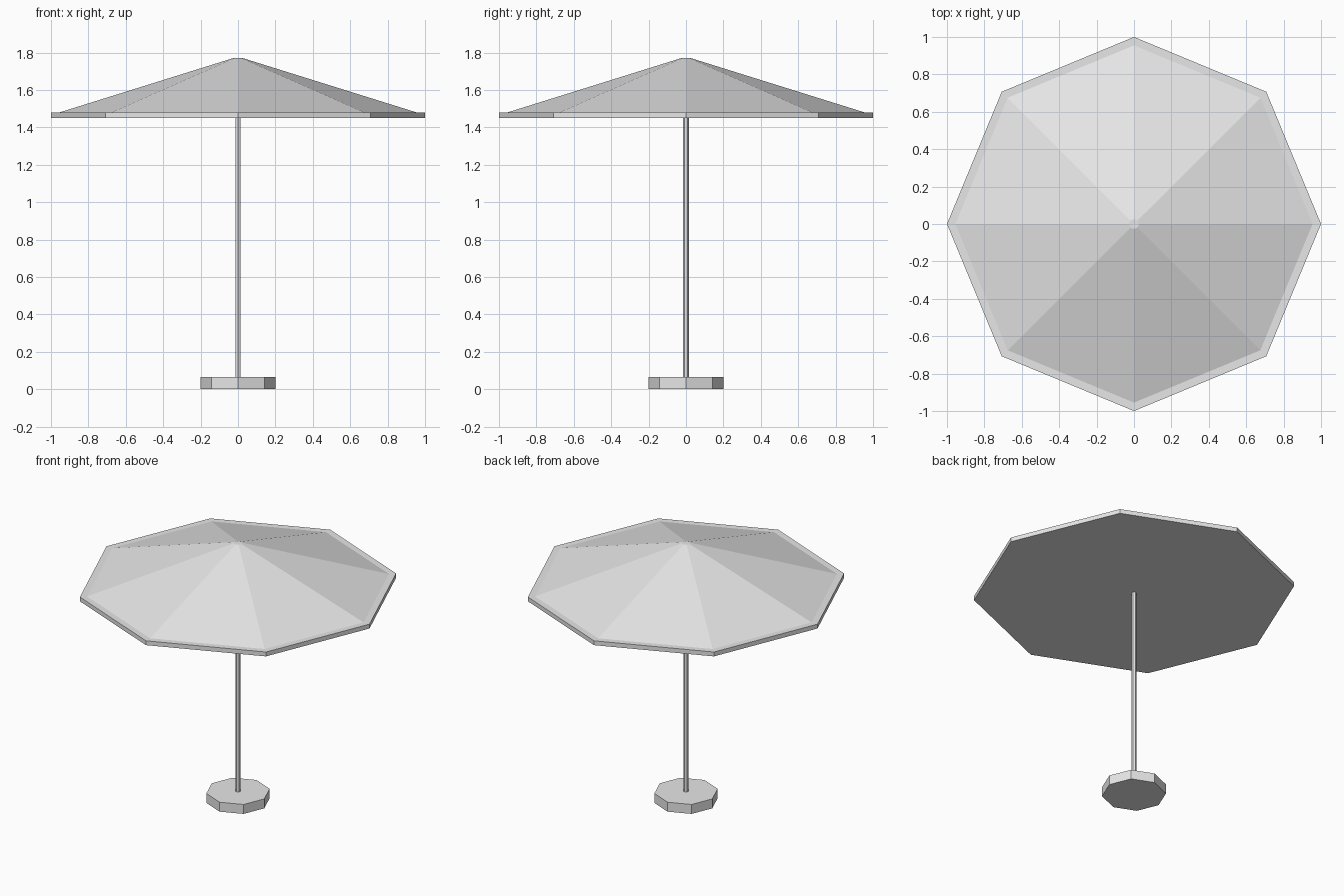
import bpy
import bmesh
import math

if "Cube" in bpy.data.objects:
    bpy.data.objects.remove(bpy.data.objects["Cube"])

grey = bpy.data.materials.new("light_grey")
grey.diffuse_color = (0.8, 0.8, 0.8, 1.0)
grey.use_nodes = True
grey.node_tree.nodes["Principled BSDF"].inputs["Base Color"].default_value = grey.diffuse_color


def lathe(name, sides, profile):
    """Closed flat-faced solid from (radius, height) rings, first corner on +y."""
    bm = bmesh.new()
    rings = []
    for r, z in profile:
        angles = [math.pi / 2 + math.tau * i / sides for i in range(sides)]
        rings.append([bm.verts.new((r * math.cos(a), r * math.sin(a), z)) for a in angles])
    for low, high in zip(rings, rings[1:]):
        for i in range(sides):
            j = (i + 1) % sides
            bm.faces.new((low[i], low[j], high[j], high[i]))
    bm.faces.new(rings[0][::-1])
    bm.faces.new(rings[-1])
    mesh = bpy.data.meshes.new(name)
    bm.to_mesh(mesh)
    bm.free()
    mesh.materials.append(grey)
    obj = bpy.data.objects.new(name, mesh)
    bpy.context.collection.objects.link(obj)
    return obj


# Octagonal weighted foot
lathe("base", 8, [(0.2, 0.0), (0.2, 0.065)])

# Slim six-sided pole
lathe("pole", 6, [(0.016, 0.06), (0.016, 1.455)])

# Octagonal canopy: upright rim, narrow flat ledge, sloped panels, small flat tip
lathe("canopy", 8, [(1.0, 1.45), (1.0, 1.48), (0.955, 1.48), (0.027, 1.77)])
